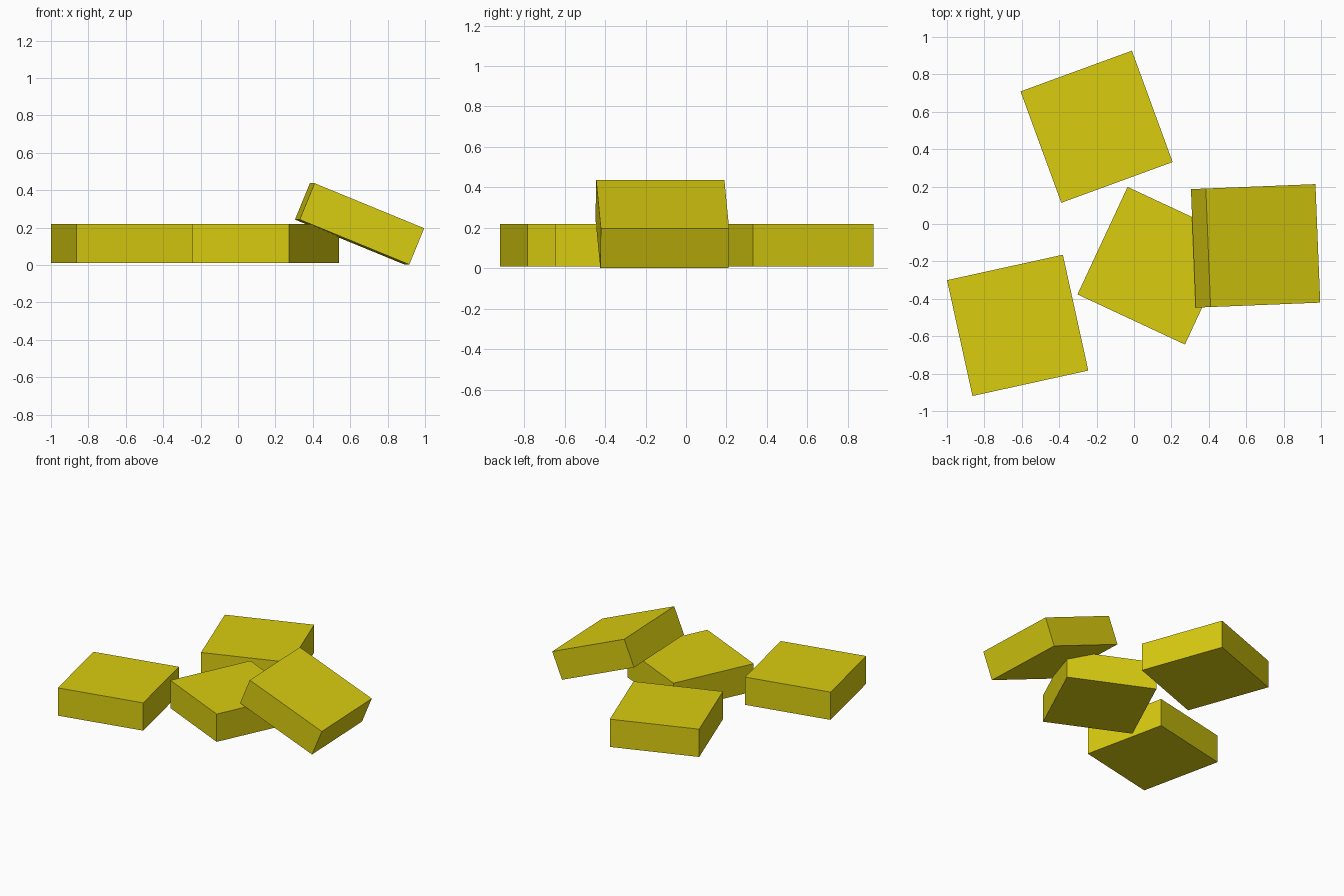
import bpy
from math import radians

if "Cube" in bpy.data.objects:
    bpy.data.objects.remove(bpy.data.objects["Cube"])

yellow = bpy.data.materials.new("yellow")
yellow.diffuse_color = (0.70, 0.61, 0.005, 1)
yellow.use_nodes = True
yellow.node_tree.nodes["Principled BSDF"].inputs["Base Color"].default_value = yellow.diffuse_color

SIDE, THICK = 0.634, 0.21


def slab(name, centre, yaw, tilt=0):
    """Square slab turned about z, tipped about its own y axis."""
    bpy.ops.mesh.primitive_cube_add(size=1, location=centre,
                                    rotation=(0, radians(tilt), radians(yaw)))
    ob = bpy.context.object
    ob.name = name
    ob.scale = (SIDE, SIDE, THICK)
    ob.data.materials.append(yellow)


# three slabs lying flat
slab("back_slab", (-0.20, 0.52, 0.115), 20.1)
slab("left_slab", (-0.622, -0.542, 0.115), 12.4)
slab("middle_slab", (0.119, -0.223, 0.115), -25)

# slab leaning on the middle one
slab("leaning_slab", (0.65, -0.117, 0.22), 2.3, 22.3)
